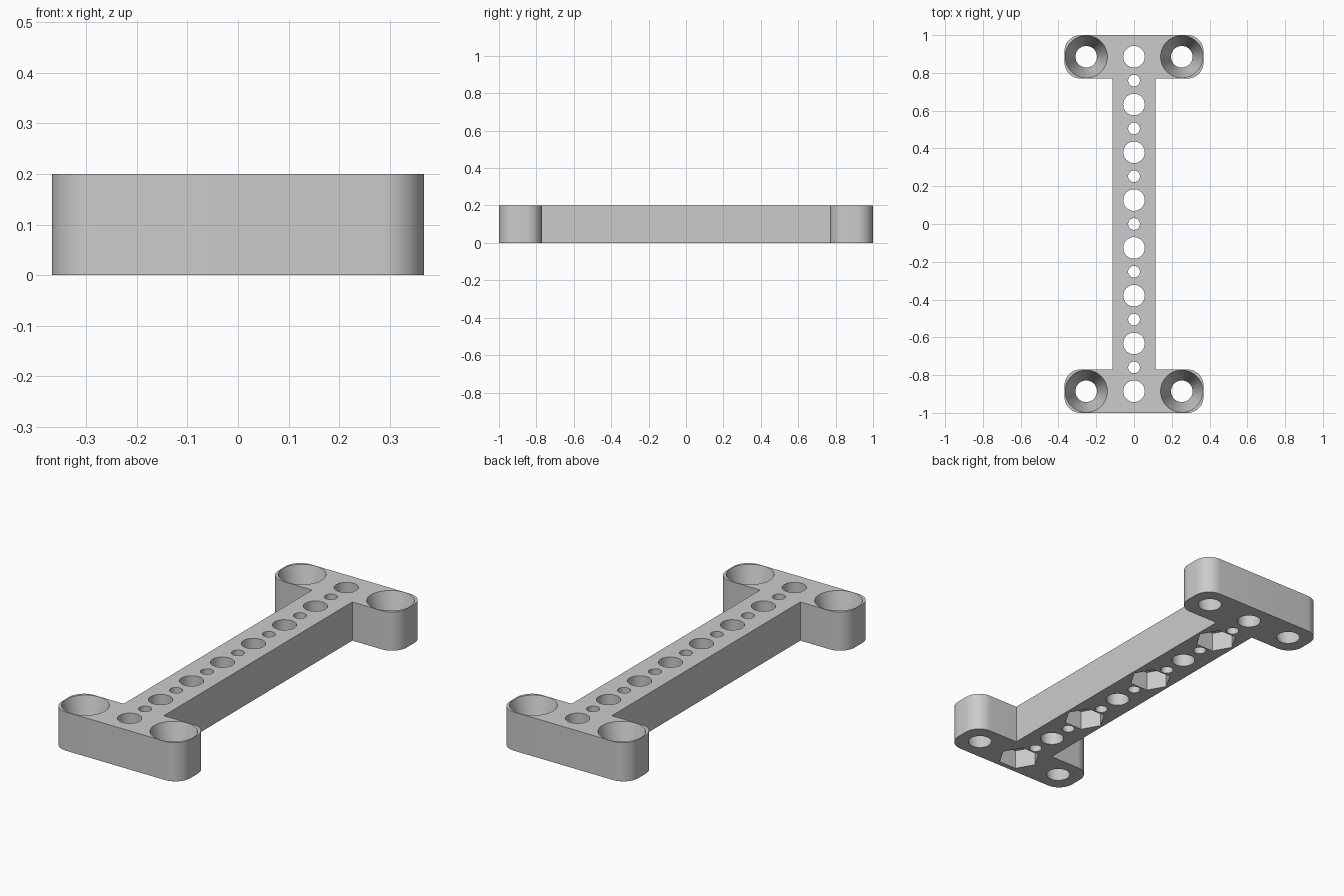
import bpy, bmesh, math
from mathutils import Matrix

cube = bpy.data.objects.get("Cube")
if cube:
    bpy.data.objects.remove(cube)

HEIGHT = 0.2
END_X, END_Y = 0.368, 0.77      # half width of the end plates, inner edge
BAR_X = 0.115                   # half width of the bar
CORNER = 0.085
PITCH = 0.253

grey = bpy.data.materials.new("plain grey")
grey.use_nodes = True
colour = (0.6, 0.6, 0.6, 1)
grey.diffuse_color = colour
grey.node_tree.nodes["Principled BSDF"].inputs["Base Color"].default_value = colour


def make_object(name, bm):
    mesh = bpy.data.meshes.new(name)
    bmesh.ops.recalc_face_normals(bm, faces=bm.faces)
    bm.to_mesh(mesh)
    bm.free()
    mesh.materials.append(grey)
    obj = bpy.data.objects.new(name, mesh)
    bpy.context.collection.objects.link(obj)
    return obj


def plug(bm, x, y, z0, z1, r0, r1, sides=48):
    # Closed vertical cylinder, cone or prism between two heights
    bmesh.ops.create_cone(
        bm, cap_ends=True, segments=sides, radius1=r0, radius2=r1, depth=z1 - z0,
        matrix=Matrix.Translation((x, y, (z0 + z1) / 2))
        @ Matrix.Rotation(math.pi / 2 if sides == 6 else 0, 4, "Z"))


def cut(target, name, bm):
    cutter = make_object(name, bm)
    cutter.hide_render = True
    cutter.hide_viewport = True
    mod = target.modifiers.new(name, "BOOLEAN")
    mod.object = cutter
    mod.solver = "EXACT"
    return cutter


# Outline: one quarter with rounded outer corners, mirrored into an I shape
quarter = [(BAR_X, END_Y)]
for cy, start in ((END_Y + CORNER, -90), (1 - CORNER, 0)):
    for i in range(13):
        a = math.radians(start + 7.5 * i)
        quarter.append((END_X - CORNER + CORNER * math.cos(a), cy + CORNER * math.sin(a)))
half = quarter + [(-x, y) for x, y in reversed(quarter)]
outline = half + [(-x, -y) for x, y in half]

bm = bmesh.new()
face = bm.faces.new([bm.verts.new((x, y, 0)) for x, y in outline])
top = bmesh.ops.extrude_face_region(bm, geom=[face])["geom"]
bmesh.ops.translate(bm, vec=(0, 0, HEIGHT),
                    verts=[v for v in top if isinstance(v, bmesh.types.BMVert)])
bracket = make_object("mounting_bar", bm)

# Row of large and small through holes
holes = bmesh.new()
for i in range(8):
    plug(holes, 0, (i - 3.5) * PITCH, -0.1, 0.3, 0.057, 0.057)
for i in range(-3, 4):
    plug(holes, 0, i * PITCH, -0.1, 0.3, 0.031, 0.031, 32)

# Tapered screw holes in the four corners
slope = (0.112 - 0.057) / HEIGHT
for sx in (-1, 1):
    for sy in (-1, 1):
        plug(holes, sx * PITCH, sy * 3.5 * PITCH, -0.05, 0.25,
             0.057 - 0.05 * slope, 0.112 + 0.05 * slope, 64)

# Hexagonal nut pockets under every second large hole
pockets = bmesh.new()
for i in range(0, 8, 2):
    plug(pockets, 0, (i - 3.5) * PITCH, -0.1, 0.1, 0.102, 0.102, 6)

cutters = [cut(bracket, "hole_cutter", holes), cut(bracket, "pocket_cutter", pockets)]

# Apply the cuts and remove the cutters
bpy.context.view_layer.update()
result = bpy.data.meshes.new_from_object(
    bracket.evaluated_get(bpy.context.evaluated_depsgraph_get()))
bracket.modifiers.clear()
bracket.data = result
for cutter in cutters:
    bpy.data.objects.remove(cutter)

bpy.ops.object.select_all(action="DESELECT")
bracket.select_set(True)
bpy.context.view_layer.objects.active = bracket
bpy.ops.object.shade_smooth_by_angle(angle=math.radians(30))
